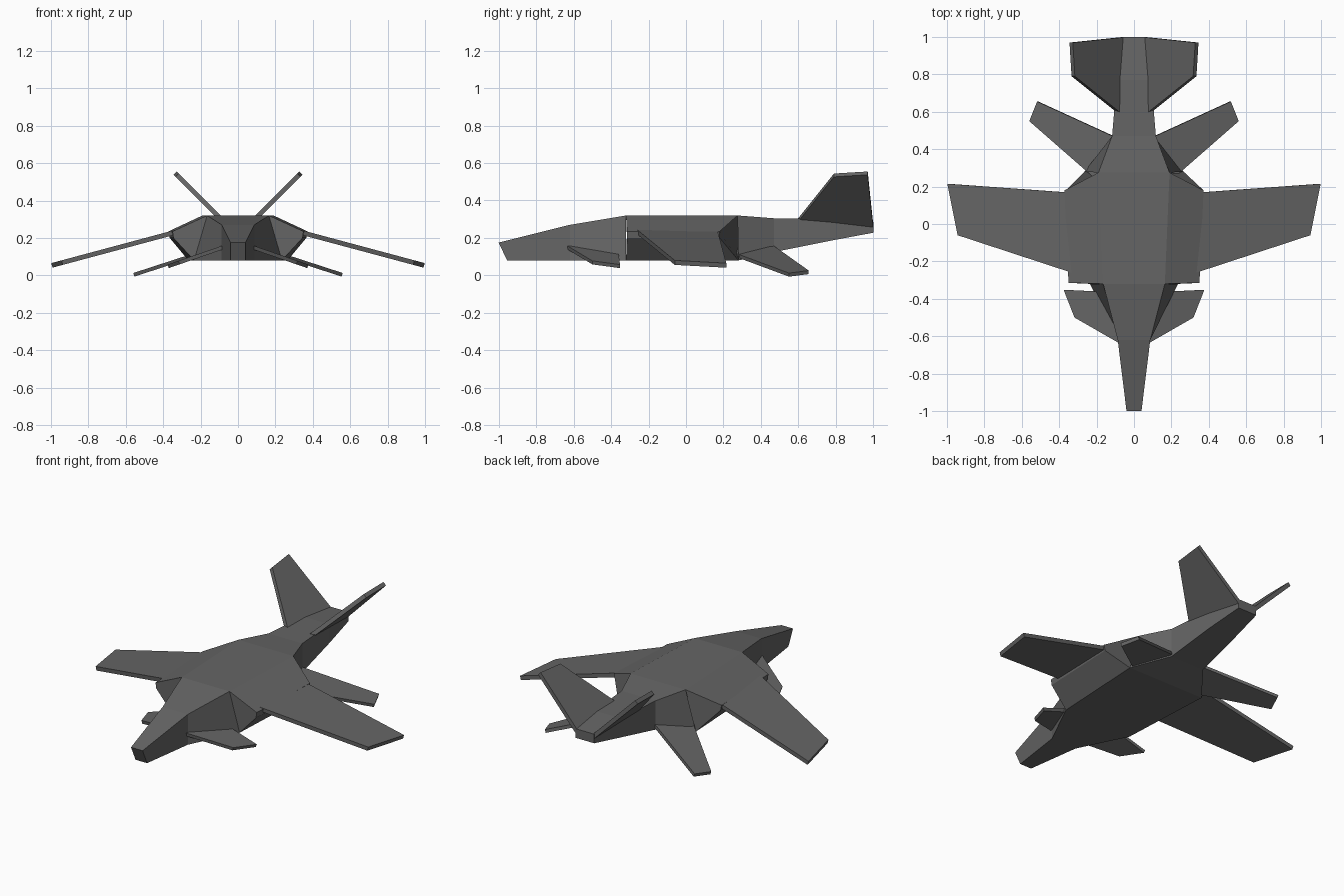
import bpy, bmesh
from mathutils import Vector

cube = bpy.data.objects.get("Cube")
if cube:
    bpy.data.objects.remove(cube)

grey = bpy.data.materials.new("hull grey")
grey.use_nodes = True
colour = (0.13, 0.13, 0.13, 1)
grey.diffuse_color = colour
grey.node_tree.nodes["Principled BSDF"].inputs["Base Color"].default_value = colour


def finish(name, bm):
    bmesh.ops.recalc_face_normals(bm, faces=bm.faces)
    mesh = bpy.data.meshes.new(name)
    bm.to_mesh(mesh)
    bm.free()
    mesh.materials.append(grey)
    obj = bpy.data.objects.new(name, mesh)
    bpy.context.collection.objects.link(obj)
    return obj


def loft(name, sections):
    """Skin half sections (listed top to bottom), mirrored into closed rings."""
    bm = bmesh.new()
    rings = []
    for half in sections:
        ring = half + [(-x, y, z) for x, y, z in reversed(half)]
        rings.append([bm.verts.new(p) for p in ring])
    n = len(rings[0])
    for a, b in zip(rings, rings[1:]):
        for i in range(n):
            j = (i + 1) % n
            bm.faces.new((a[i], a[j], b[j], b[i]))
    bm.faces.new(rings[0])
    bm.faces.new(rings[-1])
    return finish(name, bm)


def wing_pair(name, outline, z0, slope, thick):
    """Flat slab on the plane z = z0 + slope * x, mirrored across x."""
    bm = bmesh.new()
    off = Vector((-slope, 0, 1)).normalized() * thick / 2
    pts = [Vector((x, y, z0 + slope * x)) for x, y in outline]
    top = [bm.verts.new(p + off) for p in pts]
    low = [bm.verts.new(p - off) for p in pts]
    bm.faces.new(top)
    bm.faces.new(low)
    for i in range(len(pts)):
        j = (i + 1) % len(pts)
        bm.faces.new((top[i], top[j], low[j], low[i]))
    obj = finish(name, bm)
    obj.modifiers.new("Mirror", "MIRROR").use_axis[0] = True
    return obj


# Tapered nose
loft("nose", [
    [(0.04, -1.0, 0.175), (0.04, -0.955, 0.08)],
    [(0.087, -0.62, 0.27), (0.087, -0.62, 0.08)],
    [(0.165, -0.32, 0.32), (0.235, -0.32, 0.08)],
])

# Wide centre body with a narrow side edge
loft("centre_body", [
    [(0.165, -0.32, 0.32), (0.35, -0.315, 0.235), (0.345, -0.315, 0.2), (0.235, -0.32, 0.08)],
    [(0.19, 0.275, 0.32), (0.372, 0.18, 0.235), (0.365, 0.18, 0.2), (0.265, 0.28, 0.08)],
])

# Tail boom, rising from below
loft("tail_boom", [
    [(0.19, 0.275, 0.32), (0.265, 0.28, 0.08)],
    [(0.117, 0.47, 0.305), (0.117, 0.47, 0.125)],
    [(0.092, 0.77, 0.303), (0.092, 0.77, 0.185)],
    [(0.065, 1.0, 0.285), (0.065, 1.0, 0.228)],
])

# Lifting and control surfaces
wing_pair("main_wing", [(0.3, -0.27), (0.94, -0.06), (0.995, 0.215), (0.3, 0.165)],
          0.32, -0.268, 0.025)
wing_pair("front_fin", [(0.08, -0.635), (0.315, -0.5), (0.373, -0.352), (0.1, -0.365)],
          0.177, -0.345, 0.02)
wing_pair("lower_rear_fin", [(0.1, 0.15), (0.557, 0.55), (0.515, 0.655), (0.1, 0.465)],
          0.184, -0.325, 0.02)
wing_pair("tail_fin", [(0.05, 0.57), (0.325, 0.79), (0.336, 0.97), (0.05, 1.0)],
          0.21, 1.0, 0.025)
